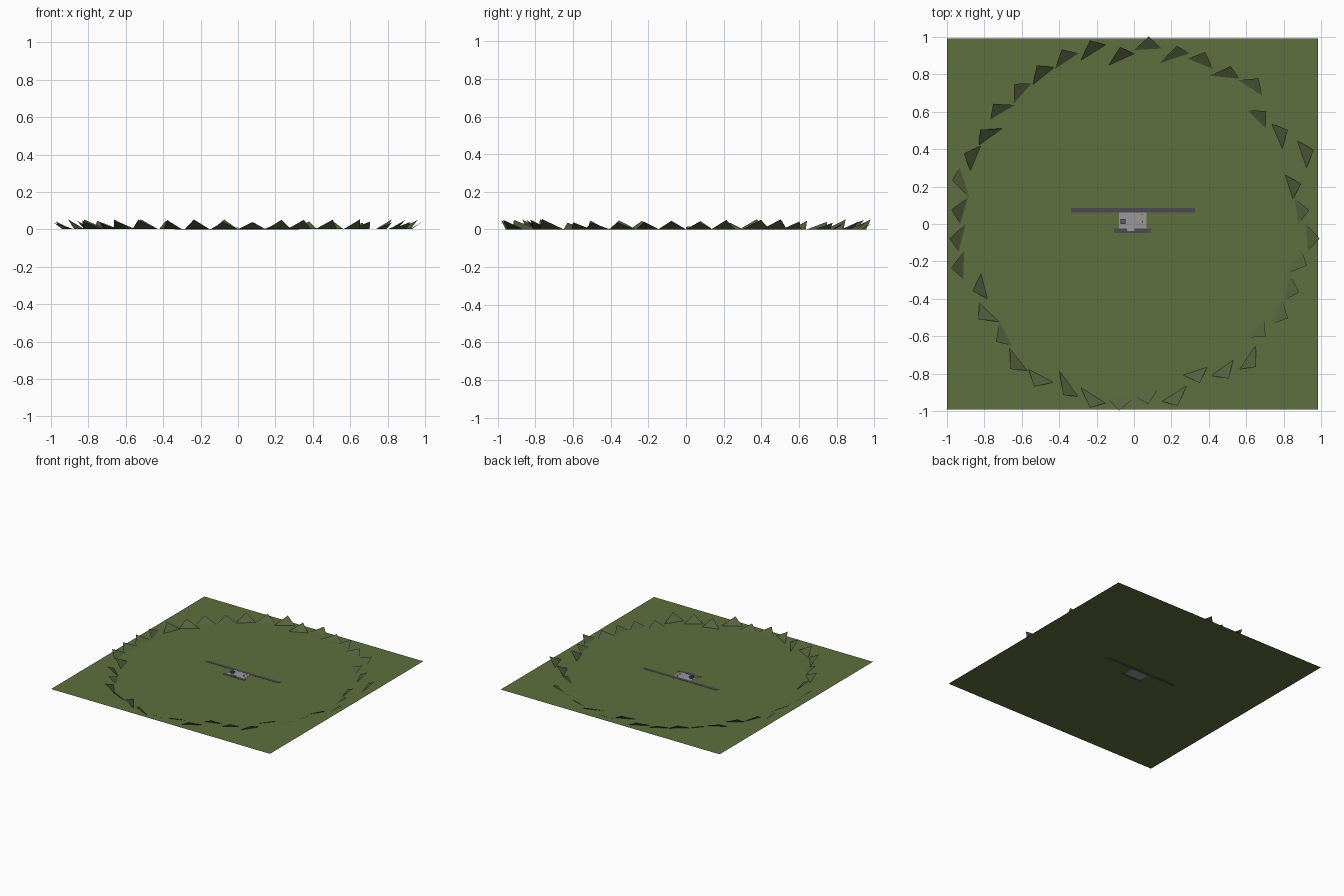
import bpy, bmesh, random
from math import radians, sin, cos

if "Cube" in bpy.data.objects:
    bpy.data.objects.remove(bpy.data.objects["Cube"])

random.seed(4)


def material(name, rgb):
    m = bpy.data.materials.new(name)
    m.diffuse_color = (*rgb, 1)
    m.use_nodes = True
    m.node_tree.nodes["Principled BSDF"].inputs["Base Color"].default_value = m.diffuse_color
    return m


GRASS = material("grass", (0.11, 0.16, 0.05))
ROCK = material("hill_green", (0.09, 0.12, 0.05))
TARMAC = material("tarmac", (0.07, 0.07, 0.08))
CONCRETE = material("concrete", (0.32, 0.32, 0.32))
DARK = material("dark_grey", (0.10, 0.11, 0.12))
ORANGE = material("orange", (0.8, 0.4, 0.05))


def finish(name, bm, mat):
    me = bpy.data.meshes.new(name)
    bm.to_mesh(me)
    bm.free()
    ob = bpy.data.objects.new(name, me)
    bpy.context.collection.objects.link(ob)
    me.materials.append(mat)
    return ob


def box(name, x0, x1, y0, y1, z0, z1, mat):
    bm = bmesh.new()
    bmesh.ops.create_cube(bm, size=1)
    bmesh.ops.scale(bm, vec=(x1 - x0, y1 - y0, z1 - z0), verts=bm.verts)
    bmesh.ops.translate(bm, vec=((x0 + x1) / 2, (y0 + y1) / 2, (z0 + z1) / 2), verts=bm.verts)
    return finish(name, bm, mat)


# Flat square of grass
bm = bmesh.new()
bmesh.ops.create_grid(bm, x_segments=1, y_segments=1, size=0.9925)
bmesh.ops.translate(bm, vec=(-0.0075, 0, 0.001), verts=bm.verts)
finish("ground", bm, GRASS)

# Paved strips and apron, sunk through the grass
box("runway", -0.336, 0.326, 0.061, 0.086, 0, 0.0025, TARMAC)
box("service_road", -0.107, 0.091, -0.047, -0.023, 0, 0.0025, TARMAC)
box("apron", -0.080, 0.068, -0.028, 0.065, 0, 0.002, CONCRETE)

# Small buildings and markers on the apron
box("hut", -0.073, -0.046, 0.0, 0.026, 0.002, 0.014, DARK)
box("hut_roof", -0.069, -0.050, 0.004, 0.022, 0.014, 0.017, DARK)
box("gatehouse", -0.037, 0.004, -0.037, -0.024, 0.002, 0.010, CONCRETE)
for i, (x, y) in enumerate([(0.043, 0.050), (0.046, 0.012)]):
    box(f"marker_{i}", x - 0.003, x + 0.003, y - 0.003, y + 0.003, 0.002, 0.012, ORANGE)

# Ring of leaning triangular hills: start and end radius of each base, clockwise
RADII = [(93, 95), (87, 96), (93, 93), (89, 96), (95, 97), (86, 87), (91, 89), (98, 97),
         (85, 86), (87, 88), (92, 94), (91, 86), (88, 90), (89, 91), (86, 86), (92, 96),
         (90, 91), (86, 85), (91, 96), (88, 92), (93, 94), (97, 92), (97, 88), (95, 96),
         (97, 94), (92, 89), (89, 93), (88, 86), (96, 92), (95, 90), (93, 90), (89, 98),
         (92, 92), (93, 87), (95, 90), (91, 93), (92, 94), (93, 96), (92, 97), (86, 91)]
bm = bmesh.new()
step = 360 / len(RADII)
for i, (r0, r1) in enumerate(RADII):
    a = 90 - i * step
    peak = (r0 + r1) / 200 + 0.065
    pts = [(a, r0 / 100, 0.001), (a - step / 2, peak, random.uniform(0.034, 0.056)),
           (a - step, r1 / 100, 0.001)]
    bm.faces.new([bm.verts.new((r * cos(radians(t)), r * sin(radians(t)), z))
                  for t, r, z in reversed(pts)]).normal_flip()
bmesh.ops.recalc_face_normals(bm, faces=bm.faces)
for f in bm.faces:
    f.normal_update()
    if f.normal.z < 0:
        f.normal_flip()
finish("hills", bm, ROCK)
